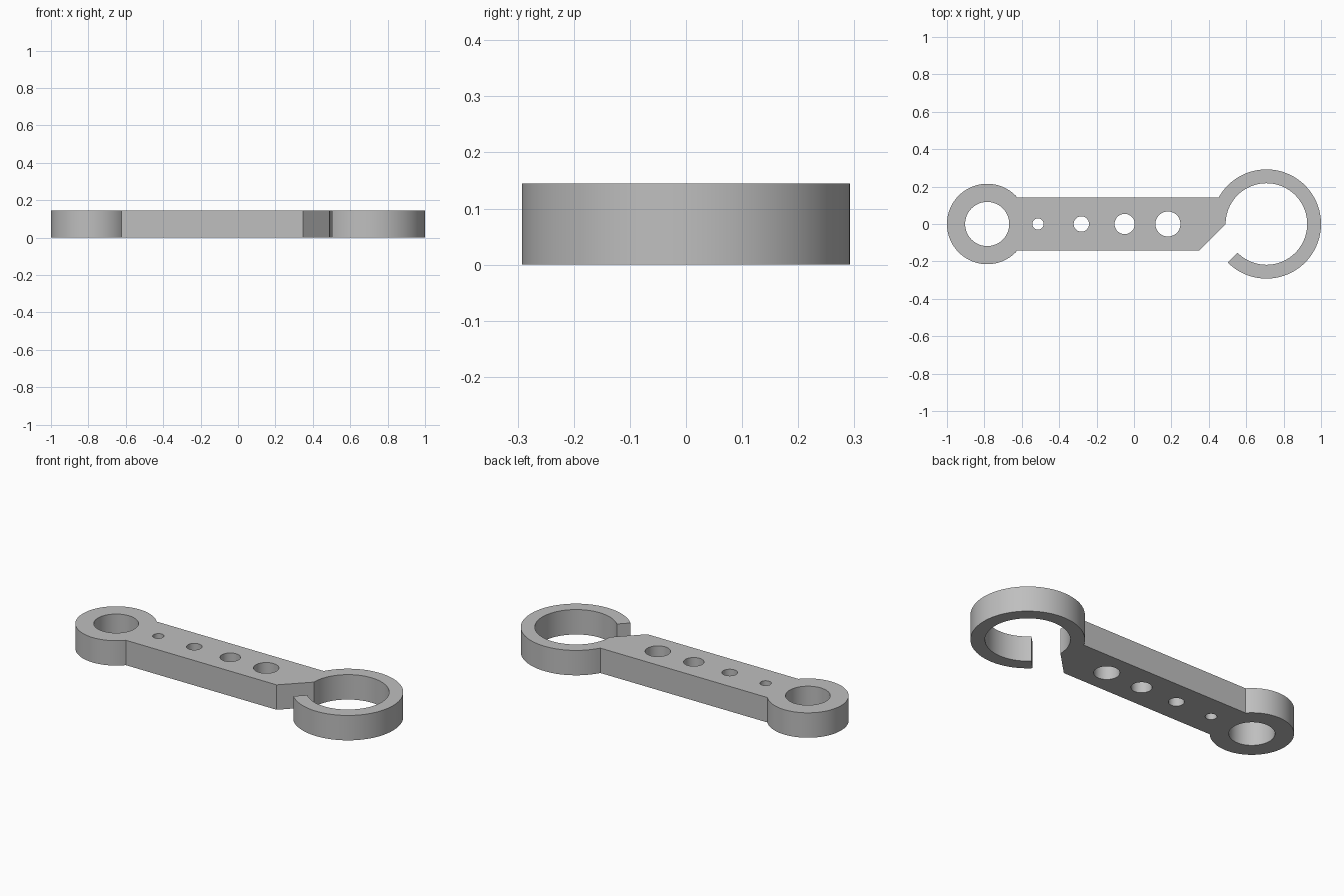
import bpy
from math import asin, cos, sin, pi, radians, sqrt

if "Cube" in bpy.data.objects:
    bpy.data.objects.remove(bpy.data.objects["Cube"], do_unlink=True)

THICK = 0.145
HALF_W = 0.142                                   # half width of the bar
EYE_X, EYE_R, EYE_HOLE = -0.785, 0.215, 0.118    # closed end
HOOK_X, HOOK_R, HOOK_IN = 0.708, 0.292, 0.218    # open end


def arc(cx, r, a0, a1, n):
    """Points on an arc centred on the x axis, both ends included."""
    return [(cx + r * cos(a0 + (a1 - a0) * i / n),
             r * sin(a0 + (a1 - a0) * i / n)) for i in range(n + 1)]


def add_loop(curve, pts):
    s = curve.splines.new("POLY")
    s.points.add(len(pts) - 1)
    for p, (x, y) in zip(s.points, pts):
        p.co = (x, y, 0, 1)
    s.use_cyclic_u = True


# Outline: eye, bar top edge, hook outside, hook inside, slanted bar end
eye_a = asin(HALF_W / EYE_R)
hook_a = asin(HALF_W / HOOK_R)
tip = radians(225)
outline = arc(EYE_X, EYE_R, 2 * pi - eye_a, eye_a, 72)
outline += arc(HOOK_X, HOOK_R, pi - hook_a, tip - 2 * pi, 80)
outline += arc(HOOK_X, HOOK_IN, tip - 2 * pi, pi, 88)
outline.append((HOOK_X - HOOK_IN - HALF_W, -HALF_W))

curve = bpy.data.curves.new("spanner_body", "CURVE")
curve.dimensions = "2D"
curve.fill_mode = "BOTH"
curve.extrude = THICK / 2
add_loop(curve, outline)

# Eye hole and the row of growing holes along the bar
add_loop(curve, arc(EYE_X, EYE_HOLE, 0, 2 * pi, 72)[:-1])
for i, r in enumerate((0.03, 0.041, 0.054, 0.067)):
    add_loop(curve, arc(-0.513 + 0.2315 * i, r, 0, 2 * pi, 48)[:-1])

body = bpy.data.objects.new("spanner_body", curve)
body.location.z = THICK / 2
bpy.context.collection.objects.link(body)

# Plain grey material
mat = bpy.data.materials.new("plain grey")
mat.use_nodes = True
grey = (0.52, 0.52, 0.52, 1)
mat.diffuse_color = grey
mat.node_tree.nodes["Principled BSDF"].inputs["Base Color"].default_value = grey
curve.materials.append(mat)

# Turn into a welded mesh with crisp edges
bpy.ops.object.select_all(action="DESELECT")
body.select_set(True)
bpy.context.view_layer.objects.active = body
bpy.ops.object.convert(target="MESH")
bpy.ops.object.mode_set(mode="EDIT")
bpy.ops.mesh.select_all(action="SELECT")
bpy.ops.mesh.remove_doubles(threshold=0.0001)
bpy.ops.mesh.normals_make_consistent(inside=False)
bpy.ops.object.mode_set(mode="OBJECT")
bpy.ops.object.shade_smooth_by_angle(angle=radians(30))
